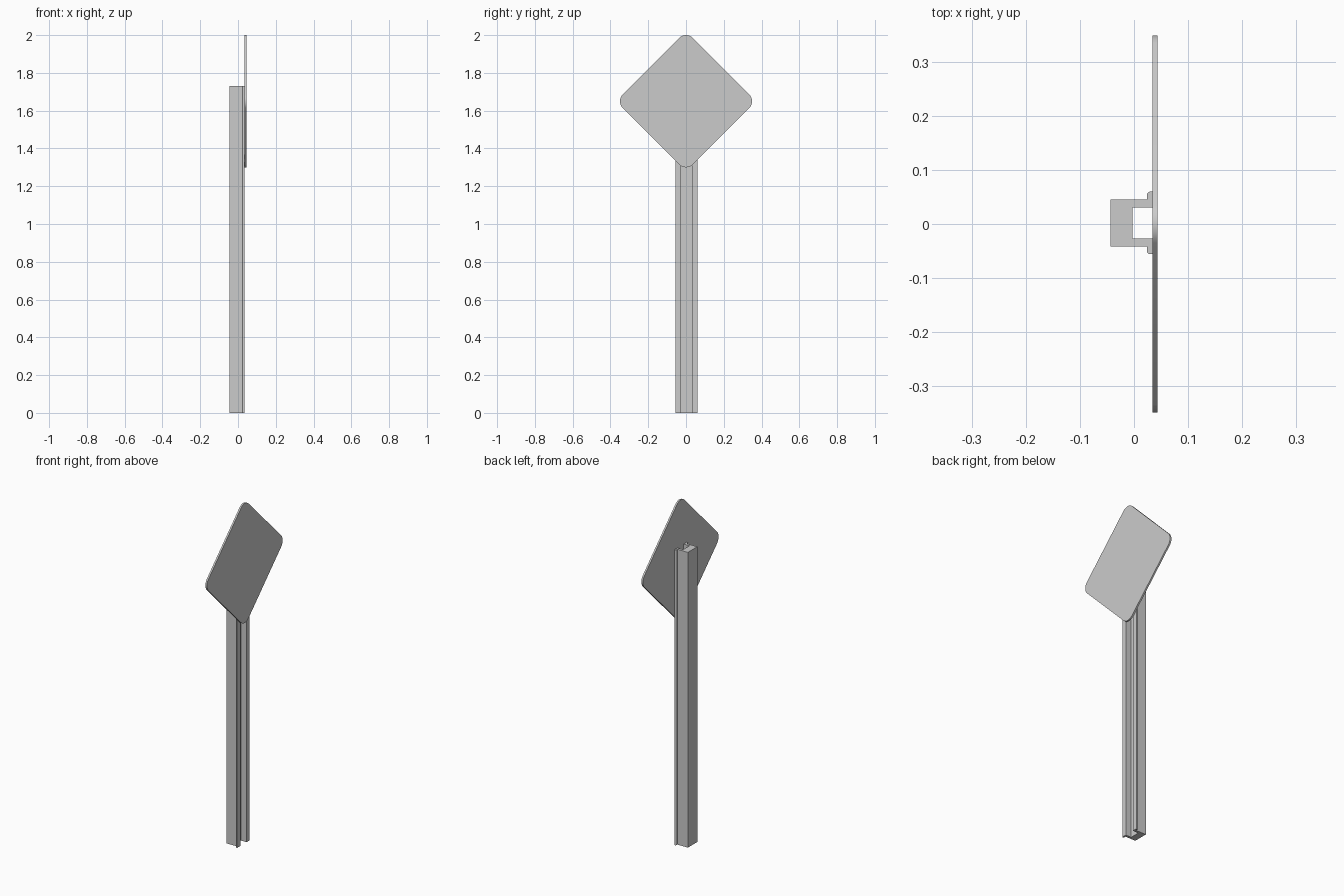
import bpy, bmesh
from math import sin, cos, pi
from mathutils import Vector

if "Cube" in bpy.data.objects:
    bpy.data.objects.remove(bpy.data.objects["Cube"])


def arc(cx, cy, r, a0, a1, n):
    """Points along a circular arc."""
    return [(cx + r * cos(a0 + (a1 - a0) * i / n),
             cy + r * sin(a0 + (a1 - a0) * i / n)) for i in range(n + 1)]


def extrude_outline(name, points, offset):
    """Fill a closed outline and extrude it into a solid object."""
    bm = bmesh.new()
    face = bm.faces.new([bm.verts.new(p) for p in points])
    new = bmesh.ops.extrude_face_region(bm, geom=[face])["geom"]
    bmesh.ops.translate(bm, vec=Vector(offset),
                        verts=[v for v in new if isinstance(v, bmesh.types.BMVert)])
    bmesh.ops.recalc_face_normals(bm, faces=bm.faces)
    mesh = bpy.data.meshes.new(name)
    bm.to_mesh(mesh)
    bm.free()
    obj = bpy.data.objects.new(name, mesh)
    bpy.context.collection.objects.link(obj)
    bpy.context.view_layer.objects.active = obj
    obj.select_set(True)
    bpy.ops.object.shade_smooth_by_angle(angle=pi / 6)
    obj.select_set(False)
    return obj


# Post: U-channel with a rounded outward lip on each side of the opening
BACK, WEB, LIP, FRONT = -0.044, -0.003, 0.024, 0.034
MID_Y = 0.002
half = [(WEB, 0.029), (FRONT, 0.029), (FRONT, 0.058)]
half += arc(LIP + 0.006, 0.052, 0.006, pi / 2, pi, 4)
half += [(LIP, 0.0435), (BACK, 0.0435)]
profile = half + [(x, -y) for x, y in reversed(half)]
extrude_outline("post", [(x, y + MID_Y, 0) for x, y in profile], (0, 0, 1.73))

# Sign plate: square on its point with rounded corners
R, REACH, CENTRE_Z = 0.05, 0.35, 1.65
c = REACH - R
outline = []
for k in range(4):
    a = k * pi / 2
    outline += arc(c * cos(a), c * sin(a), R, a - pi / 4, a + pi / 4, 8)
extrude_outline("sign_plate", [(FRONT, y, z + CENTRE_Z) for y, z in outline],
                (0.01, 0, 0))
